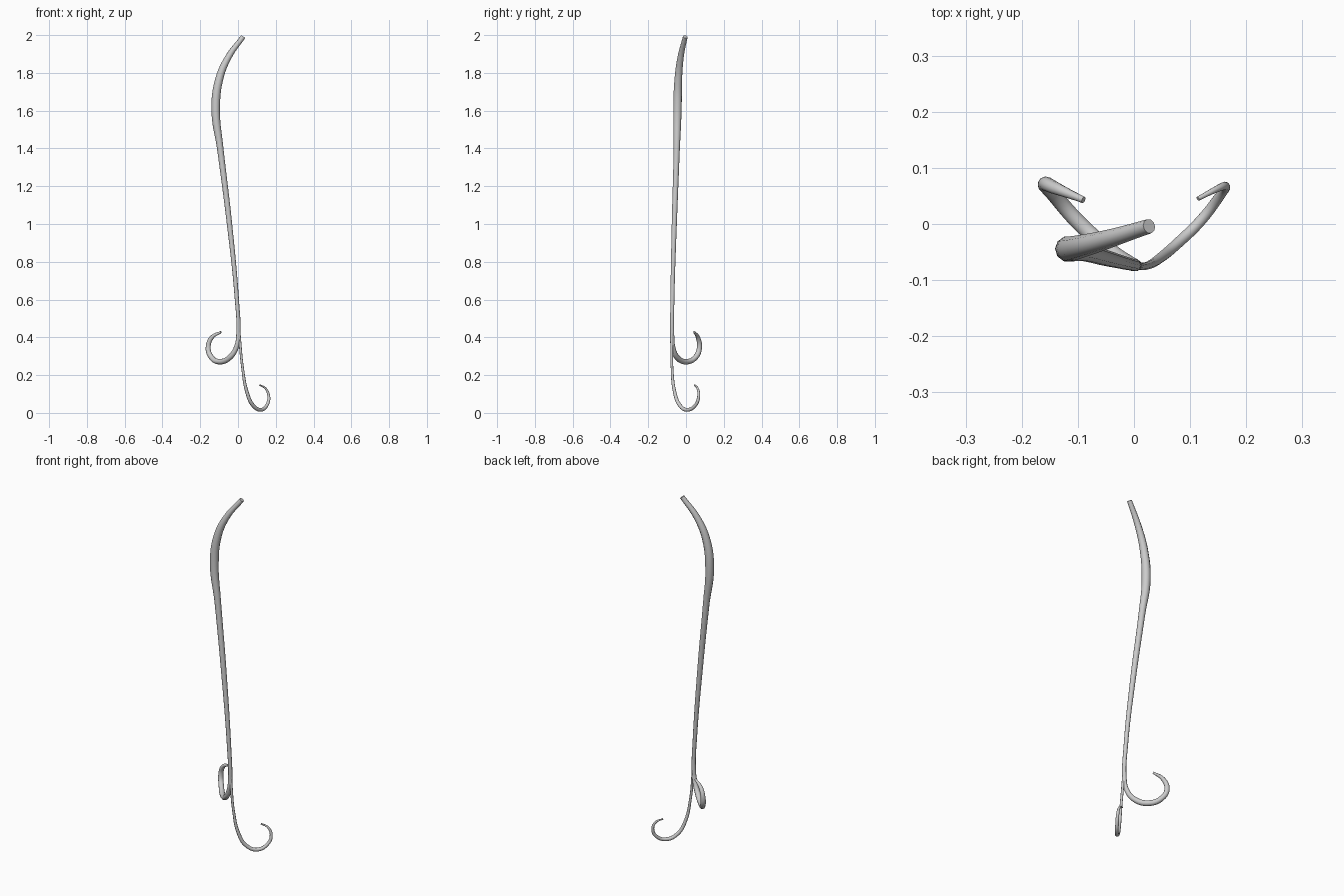
import bpy


def tube(name, points, resolution):
    """Tapered round tube through (x, y, z, radius) points."""
    curve = bpy.data.curves.new(name + "_path", 'CURVE')
    curve.dimensions = '3D'
    curve.bevel_depth = 1.0
    curve.bevel_resolution = 3
    curve.resolution_u = resolution
    curve.use_fill_caps = True
    spline = curve.splines.new('BEZIER')
    spline.radius_interpolation = 'CARDINAL'
    spline.bezier_points.add(len(points) - 1)
    for bp, (x, y, z, r) in zip(spline.bezier_points, points):
        bp.co = (x, y, z)
        bp.radius = r
        bp.handle_left_type = bp.handle_right_type = 'AUTO'
    obj = bpy.data.objects.new(name, curve)
    bpy.context.collection.objects.link(obj)
    bpy.ops.object.select_all(action='DESELECT')
    obj.select_set(True)
    bpy.context.view_layer.objects.active = obj
    bpy.ops.object.convert(target='MESH')
    bpy.ops.object.shade_smooth_by_angle(angle=0.9)
    return bpy.context.object


# Main stem running into the thicker upper curl
tube("stem_and_left_curl", [
    (0.027, -0.004, 1.991, 0.013),
    (-0.050, -0.028, 1.885, 0.017),
    (-0.100, -0.041, 1.765, 0.021),
    (-0.118, -0.045, 1.600, 0.0225),
    (-0.094, -0.049, 1.400, 0.017),
    (-0.045, -0.062, 1.000, 0.014),
    (-0.006, -0.072, 0.600, 0.011),
    (0.002, -0.073, 0.420, 0.011),
    (-0.008, -0.069, 0.350, 0.0125),
    (-0.042, -0.048, 0.295, 0.0145),
    (-0.100, 0.004, 0.271, 0.0145),
    (-0.143, 0.053, 0.297, 0.014),
    (-0.158, 0.071, 0.345, 0.0135),
    (-0.138, 0.063, 0.400, 0.011),
    (-0.090, 0.043, 0.428, 0.006),
], 6)

# Thin branch ending in the lower curl
tube("right_curl", [
    (0.001, -0.073, 0.500, 0.007),
    (0.010, -0.075, 0.380, 0.007),
    (0.024, -0.074, 0.240, 0.007),
    (0.046, -0.061, 0.115, 0.009),
    (0.077, -0.035, 0.043, 0.010),
    (0.119, 0.006, 0.016, 0.010),
    (0.153, 0.050, 0.041, 0.009),
    (0.163, 0.067, 0.085, 0.008),
    (0.147, 0.062, 0.128, 0.006),
    (0.114, 0.045, 0.148, 0.004),
], 6)
